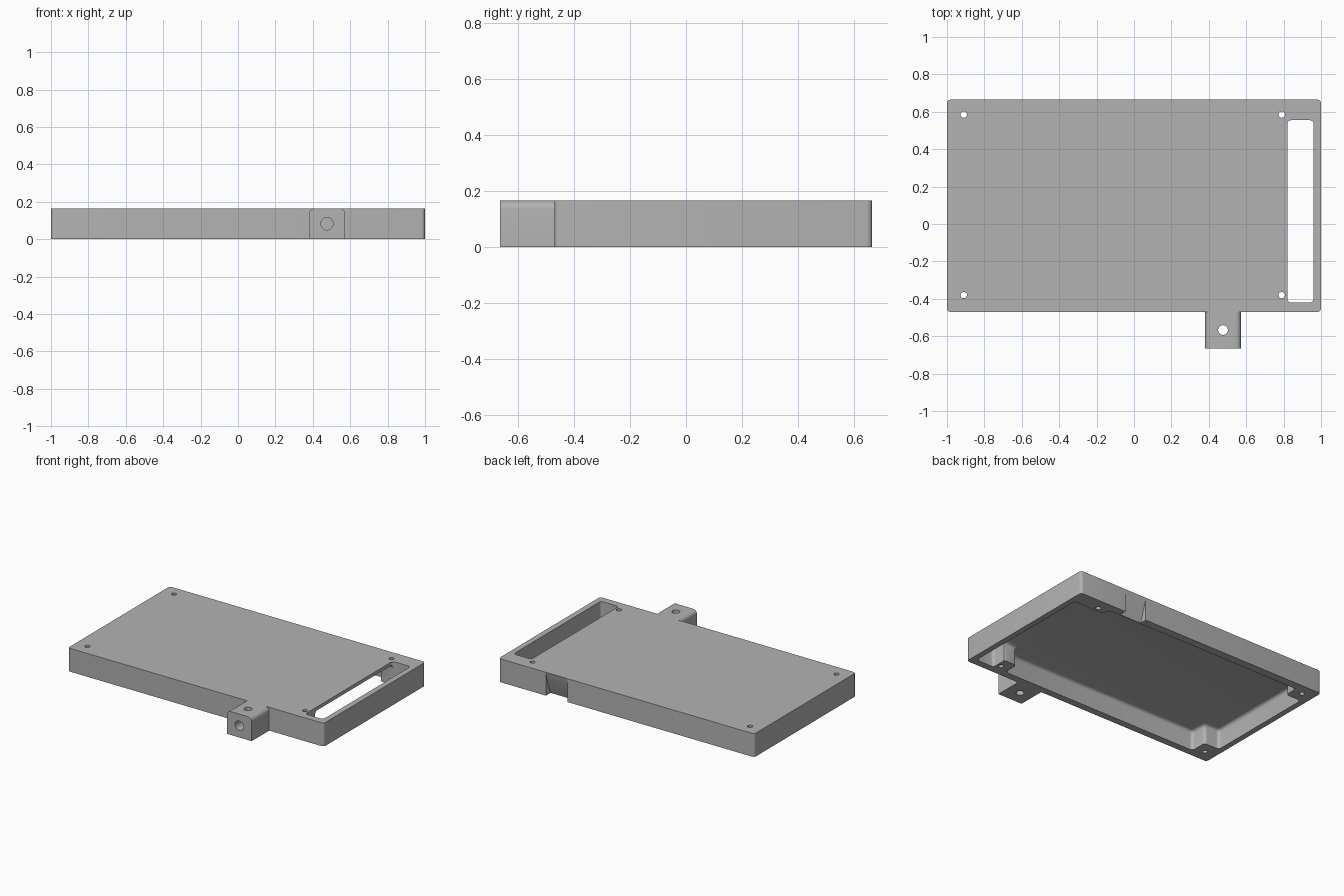
import bpy, bmesh, math
from mathutils import Vector

if "Cube" in bpy.data.objects:
    bpy.data.objects.remove(bpy.data.objects["Cube"], do_unlink=True)

TOP = 0.165
grey = bpy.data.materials.new("plain_grey")
grey.use_nodes = True
grey.diffuse_color = (0.45, 0.45, 0.45, 1)
grey.node_tree.nodes["Principled BSDF"].inputs["Base Color"].default_value = (0.45, 0.45, 0.45, 1)


def prism(name, points, lo, hi, axis="z", pick=None, radius=0.0, segments=5):
    """Extrude an outline along an axis, rounding the edges chosen by pick."""
    place = {"x": lambda a, b, t: (t, a, b),
             "y": lambda a, b, t: (a, t, b),
             "z": lambda a, b, t: (a, b, t)}[axis]
    bm = bmesh.new()
    face = bm.faces.new([bm.verts.new(place(a, b, lo)) for a, b in points])
    shift = Vector(place(0, 0, hi - lo))
    new = bmesh.ops.extrude_face_region(bm, geom=[face])["geom"]
    for v in new:
        if isinstance(v, bmesh.types.BMVert):
            v.co += shift
    bmesh.ops.recalc_face_normals(bm, faces=bm.faces[:])
    if pick:
        edges = [e for e in bm.edges if pick(*e.verts)]
        bmesh.ops.bevel(bm, geom=edges, offset=radius, segments=segments,
                        profile=0.5, affect="EDGES", clamp_overlap=True)
    mesh = bpy.data.meshes.new(name)
    bm.to_mesh(mesh)
    bm.free()
    mesh.materials.append(grey)
    obj = bpy.data.objects.new(name, mesh)
    bpy.context.collection.objects.link(obj)
    return obj


def rect(x0, x1, y0, y1):
    return [(x0, y0), (x1, y0), (x1, y1), (x0, y1)]


def circle(x, y, r, n=32):
    return [(x + r * math.cos(math.tau * i / n), y + r * math.sin(math.tau * i / n))
            for i in range(n)]


def upright(a, b):
    return abs(a.co.z - b.co.z) > 0.05


def combine(target, tool, operation="DIFFERENCE"):
    tool.hide_render = True
    mod = target.modifiers.new(tool.name, "BOOLEAN")
    mod.operation = operation
    mod.solver = "EXACT"
    mod.object = tool
    bpy.context.view_layer.objects.active = target
    bpy.ops.object.modifier_apply(modifier=mod.name)
    bpy.data.objects.remove(tool, do_unlink=True)


# Outer cover with rounded corners
cover = prism("cover", rect(-1, 1, -0.47, 0.665), 0, TOP, pick=upright, radius=0.02)

# Hollow underside, leaving screw bosses in the corners
outline = [(0.958, -0.418), (0.83, -0.418), (0.83, -0.31), (0.72, -0.31), (0.72, -0.42),
           (-0.84, -0.42), (-0.84, -0.30), (-0.96, -0.30), (-0.96, 0.51), (-0.84, 0.51),
           (-0.84, 0.607), (0.72, 0.607), (0.72, 0.553), (0.958, 0.553)]
cavity = prism("cavity", outline, -0.1, 0.14, pick=lambda a, b: True, radius=0.022)
combine(cover, cavity)

# Long opening at one end
combine(cover, prism("slot", rect(0.82, 0.96, -0.42, 0.555), -0.1, 0.3,
                     pick=upright, radius=0.02))

# Lug with rounded upper edges
lug = prism("lug", rect(0.38, 0.573, 0, TOP), -0.665, -0.45, axis="y", radius=0.03,
            pick=lambda a, b: min(a.co.z, b.co.z) > 0.1 and abs(a.co.y - b.co.y) > 0.1)
combine(cover, lug, "UNION")

# Screw holes
for x in (-0.91, 0.79):
    for y in (-0.38, 0.585):
        combine(cover, prism("screw_hole", circle(x, y, 0.017, 20), -0.1, 0.3))

# Crossing holes through the lug
combine(cover, prism("lug_hole", circle(0.476, -0.567, 0.026), -0.1, 0.3))
combine(cover, prism("lug_front_hole", circle(0.476, 0.083, 0.033), -0.8, -0.52, axis="y"))

# Tapered finger notch in the back wall, deepest at the bottom
steps = 6
slope = [(0.665 - 0.052 * (1 - i / steps) ** 1.2, TOP * i / steps) for i in range(steps + 1)]
notch = [(0.8, -0.01), (slope[0][0], -0.01)] + slope + [(0.8, TOP)]
combine(cover, prism("notch", notch, 0.46, 0.63, axis="x"))

# Smooth rounded edges, crisp flat ones
bpy.ops.object.select_all(action="DESELECT")
cover.select_set(True)
bpy.context.view_layer.objects.active = cover
bpy.ops.object.shade_smooth_by_angle(angle=math.radians(30))
